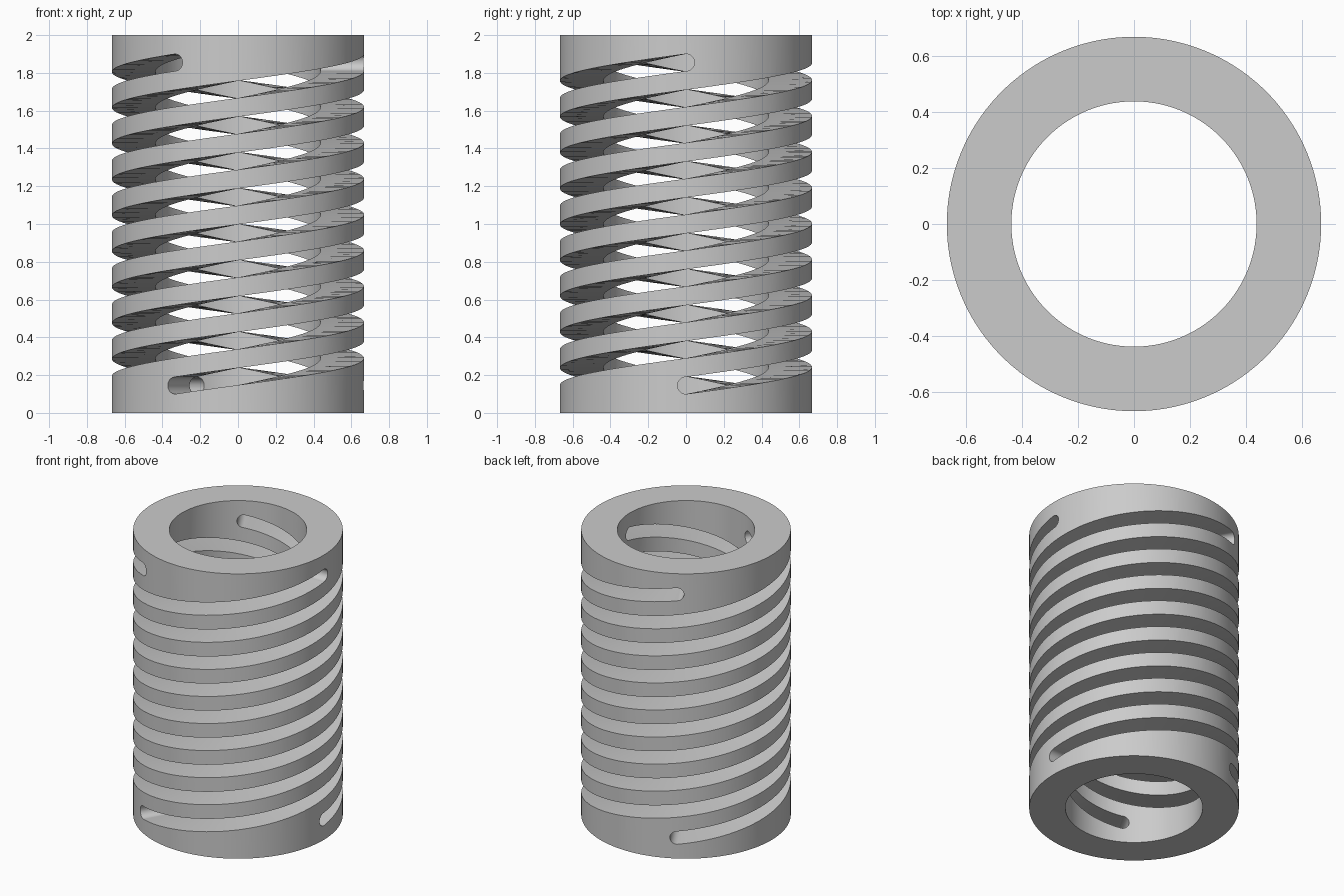
import bpy, bmesh
from math import sin, cos, pi, radians
from mathutils import Vector

R_OUT, R_IN, HEIGHT = 0.667, 0.437, 2.0
STARTS, TURNS, PITCH = 3, 3, 0.57
Z_START, SLOT_HALF = 0.145, 0.045
STEPS = 120  # stations per turn

cube = bpy.data.objects.get("Cube")
if cube:
    bpy.data.objects.remove(cube, do_unlink=True)


def make_object(name, bm):
    bmesh.ops.recalc_face_normals(bm, faces=bm.faces[:])
    mesh = bpy.data.meshes.new(name)
    bm.to_mesh(mesh)
    bm.free()
    obj = bpy.data.objects.new(name, mesh)
    bpy.context.collection.objects.link(obj)
    return obj


def bridge(bm, rings, closed):
    """Join consecutive four-cornered sections with quads."""
    count = len(rings)
    for i in range(count if closed else count - 1):
        a, b = rings[i], rings[(i + 1) % count]
        for k in range(4):
            n = (k + 1) % 4
            bm.faces.new((a[k], a[n], b[n], b[k]))
    if not closed:
        bm.faces.new(rings[0])
        bm.faces.new(rings[-1])


def section(bm, angle, r0, r1, z0, z1, shift=0.0):
    """Rectangle in the radial plane, shifted sideways along the tangent."""
    radial = Vector((cos(angle), sin(angle), 0))
    side = Vector((-sin(angle), cos(angle), 0)) * shift
    corners = ((r0, z0), (r1, z0), (r1, z1), (r0, z1))
    return [bm.verts.new(radial * r + side + Vector((0, 0, z))) for r, z in corners]


# Thick tube
bm = bmesh.new()
segments = 144
bridge(bm, [section(bm, 2 * pi * i / segments, R_IN, R_OUT, 0, HEIGHT)
            for i in range(segments)], True)
spring = make_object("helical_spring_body", bm)

# Helical slots with round drilled ends
bm = bmesh.new()
for s in range(STARTS):
    first = 2 * pi * s / STARTS
    stations = []
    cap = [radians(a) for a in range(8, 90, 9)]
    for a in cap:
        stations.append((0.0, -SLOT_HALF * cos(a), SLOT_HALF * sin(a)))
    total = STEPS * TURNS
    for i in range(total + 1):
        stations.append((i / total, 0.0, SLOT_HALF))
    for a in reversed(cap):
        stations.append((1.0, SLOT_HALF * cos(a), SLOT_HALF * sin(a)))
    rings = []
    for t, shift, half in stations:
        z = Z_START + PITCH * TURNS * t
        rings.append(section(bm, first + 2 * pi * TURNS * t, R_IN - 0.06,
                             R_OUT + 0.06, z - half, z + half, shift))
    bridge(bm, rings, False)
cutter = make_object("slot_cutter", bm)
cutter.hide_render = True

# Cut the slots through the wall
cut = spring.modifiers.new("slots", 'BOOLEAN')
cut.operation = 'DIFFERENCE'
cut.solver = 'EXACT'
cut.object = cutter
bpy.ops.object.select_all(action='DESELECT')
spring.select_set(True)
bpy.context.view_layer.objects.active = spring
bpy.ops.object.modifier_apply(modifier=cut.name)
bpy.data.objects.remove(cutter, do_unlink=True)

# Plain grey metal
grey = bpy.data.materials.new("grey_metal")
grey.use_nodes = True
colour = (0.6, 0.6, 0.6, 1)
grey.diffuse_color = colour
grey.node_tree.nodes["Principled BSDF"].inputs["Base Color"].default_value = colour
spring.data.materials.clear()
spring.data.materials.append(grey)
bpy.ops.object.shade_smooth_by_angle(angle=radians(30))
